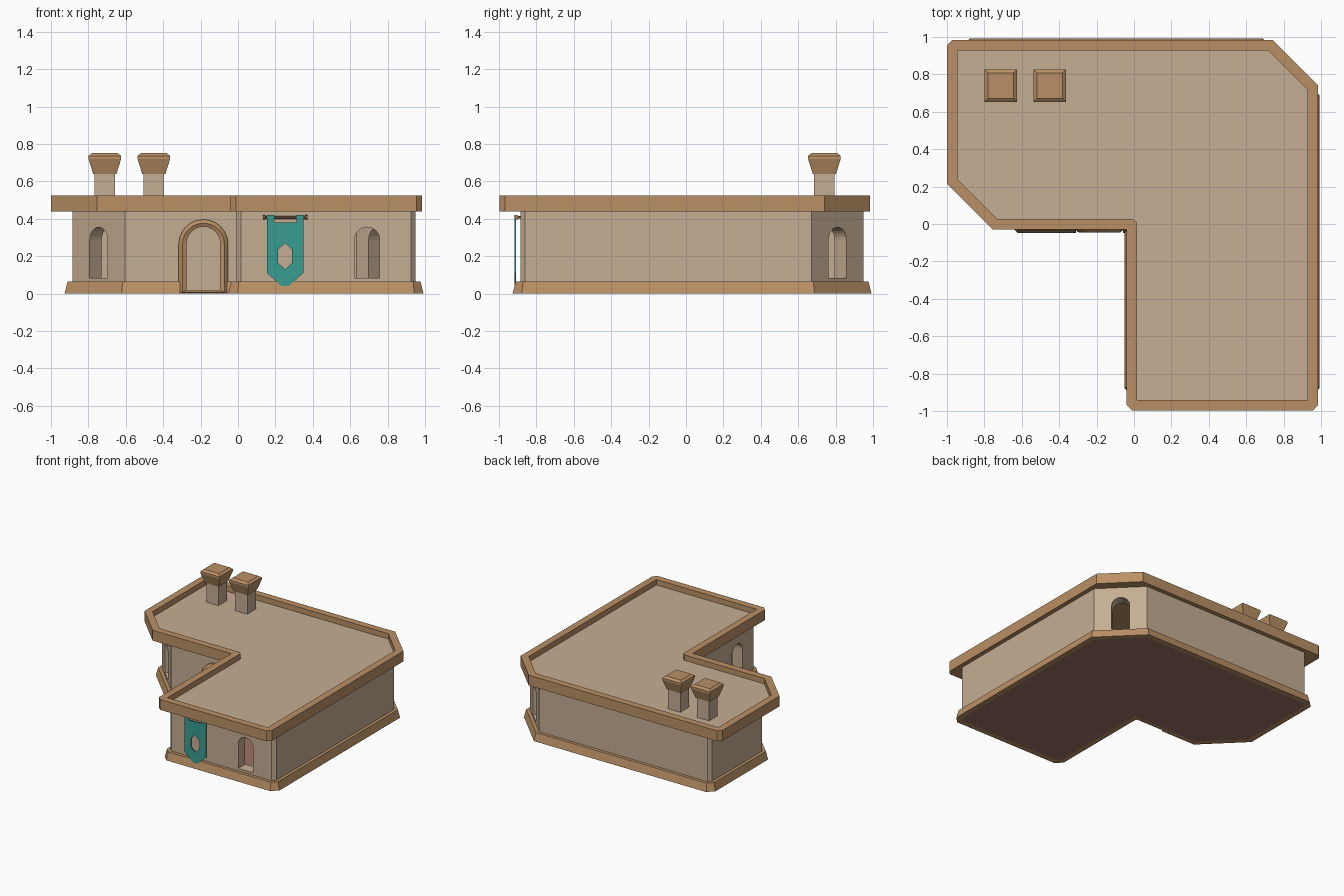
import bpy, bmesh, math
from mathutils import Vector

if "Cube" in bpy.data.objects:
    bpy.data.objects.remove(bpy.data.objects["Cube"], do_unlink=True)


def material(name, rgb):
    m = bpy.data.materials.new(name)
    m.use_nodes = True
    m.diffuse_color = (*rgb, 1)
    m.node_tree.nodes["Principled BSDF"].inputs["Base Color"].default_value = (*rgb, 1)
    return m


PLASTER = material("sandy plaster", (0.56, 0.42, 0.29))
TRIM = material("tan trim", (0.49, 0.28, 0.13))
CLOTH = material("teal cloth", (0.04, 0.34, 0.29))
FLOOR = material("red brown floor", (0.33, 0.17, 0.13))
WOOD = material("brown wood", (0.33, 0.18, 0.09))


def loft(name, loops, mat, ring=False):
    """Join equal-length closed loops; cap the ends, or close into a ring."""
    bm = bmesh.new()
    rows = [[bm.verts.new(p) for p in loop] for loop in loops]
    n = len(rows[0])
    pairs = list(zip(rows, rows[1:])) + ([(rows[-1], rows[0])] if ring else [])
    for a, b in pairs:
        for i in range(n):
            j = (i + 1) % n
            bm.faces.new((a[i], a[j], b[j], b[i]))
    if not ring:
        bm.faces.new(rows[0])
        bm.faces.new(rows[-1])
    bmesh.ops.recalc_face_normals(bm, faces=bm.faces)
    me = bpy.data.meshes.new(name)
    bm.to_mesh(me)
    bm.free()
    me.materials.append(mat)
    ob = bpy.data.objects.new(name, me)
    bpy.context.collection.objects.link(ob)
    return ob


def flat(outline, z):
    return [(x, y, z) for x, y in outline]


def prism(name, outline, z0, z1, mat):
    return loft(name, [flat(outline, z0), flat(outline, z1)], mat)


def cut(ob, cutter):
    """Subtract the cutter for good and remove it."""
    mod = ob.modifiers.new("cut", 'BOOLEAN')
    mod.operation = 'DIFFERENCE'
    mod.solver = 'EXACT'
    mod.object = cutter
    cutter.hide_render = True
    dg = bpy.context.evaluated_depsgraph_get()
    me = bpy.data.meshes.new_from_object(ob.evaluated_get(dg))
    ob.modifiers.clear()
    ob.data = me
    bpy.data.objects.remove(cutter, do_unlink=True)


def offset(poly, d):
    """Mitred outward offset of a counter-clockwise outline."""
    out = []
    for i, p in enumerate(poly):
        a, p, b = Vector(poly[i - 1]), Vector(p), Vector(poly[(i + 1) % len(poly)])
        e, f = (p - a).normalized(), (b - p).normalized()
        m, n = Vector((e.y, -e.x)), Vector((f.y, -f.x))
        out.append(tuple(p + (m + n) * d / (1 + m.dot(n))))
    return out


def chamfer(poly, corners, c):
    out = []
    for i, p in enumerate(poly):
        p = Vector(p)
        if i in corners:
            for q in (poly[i - 1], poly[(i + 1) % len(poly)]):
                out.append(tuple(p + (Vector(q) - p).normalized() * c))
        else:
            out.append(tuple(p))
    return out


def arch(half, spring, bottom, steps=12):
    pts = [(-half, bottom), (half, bottom)]
    for i in range(steps + 1):
        t = math.pi * i / steps
        pts.append((half * math.cos(t), spring + half * math.sin(t)))
    return pts


def on_wall(pts, centre, normal, depth):
    """Place (across, up) points on a wall, pushed out along its normal."""
    n = Vector(normal).normalized()
    c = Vector(centre) + n * depth
    return [(c.x - n.y * u, c.y + n.x * u, z) for u, z in pts]


def opening(pts, centre, normal):
    return loft("cutter", [on_wall(pts, centre, normal, d) for d in (-0.2, 0.12)], PLASTER)


# Plan outlines
wall_plan = [(-0.01, -0.885), (0.95, -0.885), (0.95, 0.67), (0.67, 0.95),
             (-0.885, 0.95), (-0.885, 0.275), (-0.605, -0.005), (-0.01, -0.005)]
roof_plan = [(-0.04, -0.997), (0.985, -0.997), (0.985, 0.74), (0.74, 0.985),
             (-1.0, 0.985), (-1.0, 0.215), (-0.755, -0.03), (-0.04, -0.03)]
square_corners = (0, 1, 4)
wall_edge = chamfer(wall_plan, square_corners, 0.025)

# Walls, hollow, with window and door openings
walls = prism("walls", wall_edge, 0.02, 0.44, PLASTER)
cut(walls, prism("cutter", offset(wall_plan, -0.09), 0.0, 0.5, PLASTER))
window = arch(0.0675, 0.288, 0.085)
for centre, normal in [((0.69, -0.885), (0, -1)), ((-0.745, 0.135), (-1, -1)),
                       ((0.81, 0.81), (1, 1)), ((-0.01, -0.65), (-1, 0))]:
    cut(walls, opening(window, centre, normal))
door_at, door_dir = (-0.185, -0.005), (0, -1)
door_outer = arch(0.132, 0.265, 0.0)
cut(walls, opening(arch(0.125, 0.265, -0.05), door_at, door_dir))

# Floor
prism("floor", wall_edge, 0.0, 0.02, FLOOR)

# Sloped skirt around the base
skirt = loft("base_skirt", [flat(offset(wall_edge, 0.042), 0),
                            flat(offset(wall_edge, 0.026), 0.065)], TRIM)
cut(skirt, prism("cutter", wall_edge, -0.1, 0.2, TRIM))
cut(skirt, opening(arch(0.125, 0.265, -0.05), door_at, door_dir))

# Arched door surround with threshold
door_mid = arch(0.112, 0.265, 0.008)
door_inner = arch(0.09, 0.268, 0.02)
loft("door_frame", [on_wall(p, door_at, door_dir, d) for p, d in
                    [(door_outer, -0.09), (door_outer, 0.022), (door_mid, 0.04),
                     (door_inner, 0.03), (door_inner, -0.09)]], TRIM, ring=True)

# Roof slab with raised rim
roof = prism("roof", chamfer(roof_plan, square_corners, 0.03), 0.44, 0.525, TRIM)
cut(roof, prism("cutter", chamfer(offset(roof_plan, -0.057), (7,), 0.02), 0.48, 0.6, TRIM))
roof.data.materials.clear()
for m in (TRIM, PLASTER):
    roof.data.materials.append(m)
for f in roof.data.polygons:
    f.material_index = int(f.normal.z > 0.9 and f.center.z < 0.5)


# Chimneys
def square(cx, cy, h):
    return [(cx - h, cy - h), (cx + h, cy - h), (cx + h, cy + h), (cx - h, cy + h)]


for side, cx in (("right", -0.712), ("left", -0.45)):
    cy = 0.74
    prism(side + "_chimney_stack", square(cx, cy, 0.055), 0.47, 0.645, PLASTER)
    loft(side + "_chimney_cap", [flat(square(cx, cy, h), z) for h, z in
                                 [(0.062, 0.64), (0.087, 0.72), (0.087, 0.737), (0.068, 0.752)]], TRIM)

# Hanging banner with top loops and a six-sided hole
bx, by = 0.252, -0.913
half = [(0, 0.025), (0.097, 0.11), (0.097, 0.42), (0.06, 0.42), (0.06, 0.38)]
shape = half + [(-x, z) for x, z in reversed(half[1:])]
banner = loft("banner", [[(bx + x, y, z) for x, z in shape] for y in (by - 0.004, by + 0.004)], CLOTH)
hexagon = [(0, 0.13), (0.038, 0.165), (0.038, 0.235), (0, 0.27), (-0.038, 0.235), (-0.038, 0.165)]
cut(banner, loft("cutter", [[(bx + x, y, z) for x, z in hexagon] for y in (by - 0.05, by + 0.02)], CLOTH))


# Banner rod, end knobs and wall brackets
def rod(name, x, y, z, radius, length, turn):
    bpy.ops.mesh.primitive_cylinder_add(vertices=8, radius=radius, depth=length,
                                        location=(x, y, z), rotation=turn)
    ob = bpy.context.object
    ob.name = name
    ob.data.materials.append(WOOD)


along_x, along_y = (0, math.pi / 2, 0), (math.pi / 2, 0, 0)
rod("banner_rod", bx, by + 0.008, 0.408, 0.008, 0.23, along_x)
for side, s in (("right", -1), ("left", 1)):
    rod(side + "_rod_knob", bx + s * 0.113, by + 0.008, 0.408, 0.012, 0.012, along_x)
    rod(side + "_rod_bracket", bx + s * 0.105, -0.892, 0.408, 0.006, 0.03, along_y)
